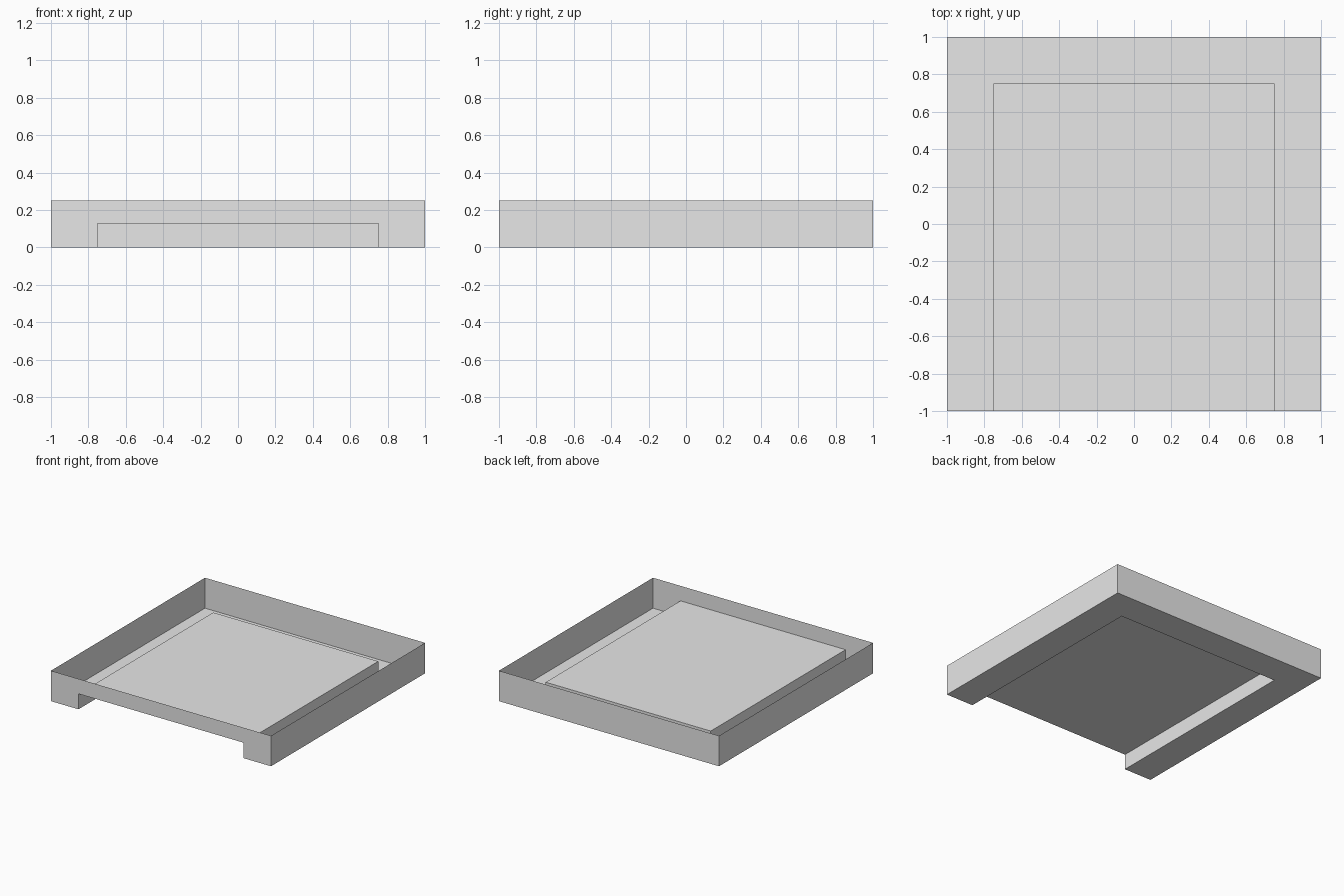
import bpy
import bmesh

if "Cube" in bpy.data.objects:
    bpy.data.objects.remove(bpy.data.objects["Cube"], do_unlink=True)

HALF = 1.0      # half width of the tray
INNER = 0.75    # half width of the raised deck
TOP = 0.25      # height of the outer walls
DECK = 0.127    # height of the raised deck

grey = bpy.data.materials.new("light_grey")
grey.use_nodes = True
colour = (0.8, 0.8, 0.8, 1)
grey.diffuse_color = colour
grey.node_tree.nodes["Principled BSDF"].inputs["Base Color"].default_value = colour


def add_object(name, faces):
    """Thin sheet object made from a list of polygon outlines."""
    bm = bmesh.new()
    for outline in faces:
        bm.faces.new([bm.verts.new(p) for p in outline])
    bmesh.ops.remove_doubles(bm, verts=bm.verts, dist=0.0001)
    mesh = bpy.data.meshes.new(name)
    bm.to_mesh(mesh)
    bm.free()
    mesh.materials.append(grey)
    obj = bpy.data.objects.new(name, mesh)
    bpy.context.collection.objects.link(obj)
    return obj


def wall_strip(path, height):
    """Upright quads along a plan path, standing on the ground."""
    return [[(*a, 0), (*b, 0), (*b, height), (*a, height)]
            for a, b in zip(path, path[1:])]


def at_height(path, z):
    return [(x, y, z) for x, y in path]


# Plan outlines, both open towards the front
outer = [(HALF, -HALF), (HALF, HALF), (-HALF, HALF), (-HALF, -HALF)]
inner = [(-INNER, -HALF), (-INNER, INNER), (INNER, INNER), (INNER, -HALF)]

# Side and back walls
add_object("outer_walls", wall_strip(outer, TOP))

# Front wall with a wide low opening
front = [(-HALF, 0), (-INNER, 0), (-INNER, DECK), (INNER, DECK),
         (INNER, 0), (HALF, 0), (HALF, TOP), (-HALF, TOP)]
add_object("front_wall", [[(x, -HALF, z) for x, z in front]])

# U-shaped floor around the deck
add_object("border_floor", [at_height((outer + inner)[::-1], 0)])

# Step between floor and deck, and the deck itself
add_object("deck_sides", wall_strip(inner, DECK))
add_object("raised_deck", [at_height(inner, DECK)])
